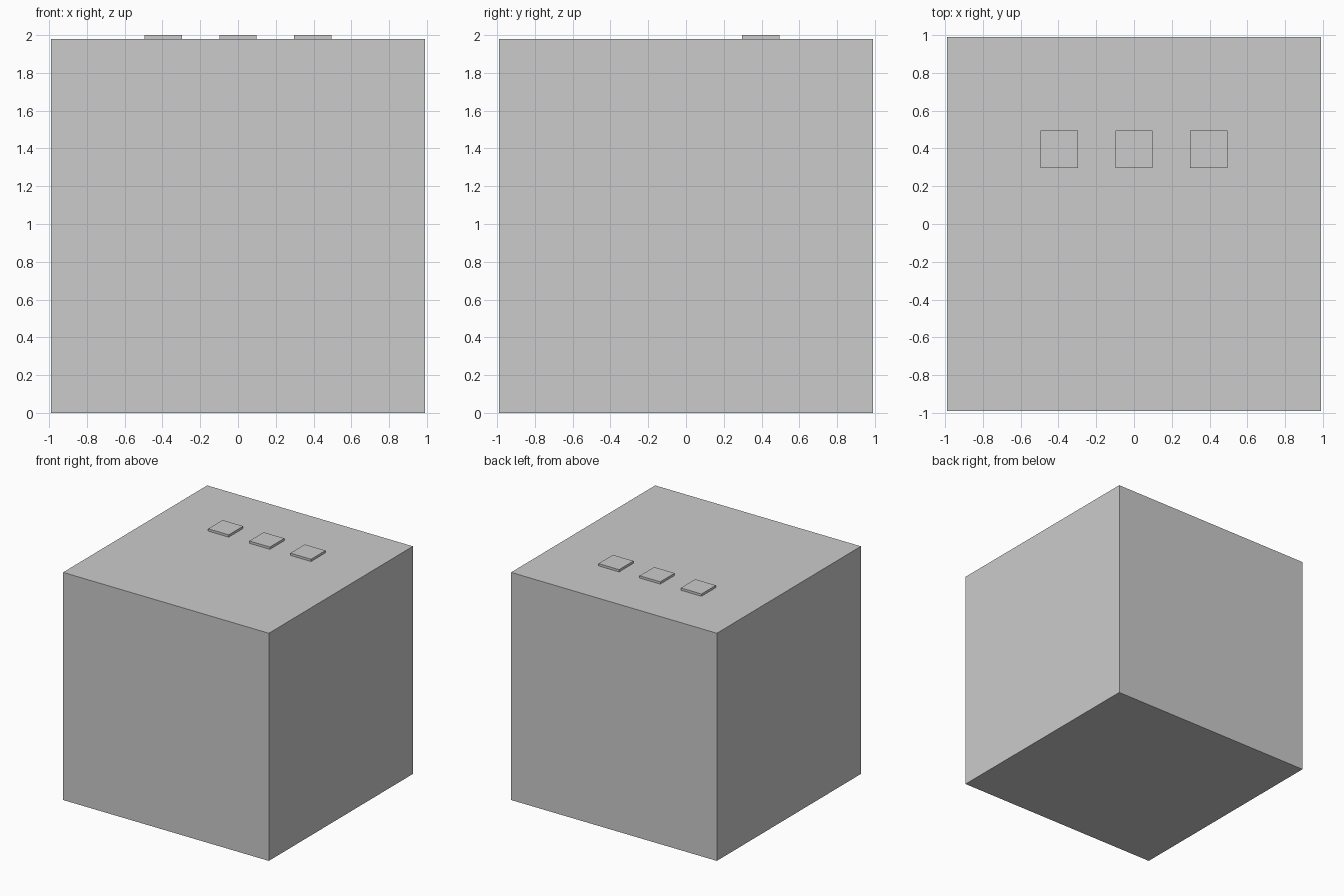
import bpy

if "Cube" in bpy.data.objects:
    bpy.data.objects.remove(bpy.data.objects["Cube"])


def box(name, center, size):
    bpy.ops.mesh.primitive_cube_add(size=1, location=center)
    ob = bpy.context.object
    ob.name = name
    ob.scale = size
    bpy.ops.object.transform_apply(location=False, rotation=False, scale=True)
    return ob


SIDE = 1.98   # edge of the main cube
PAD = 0.198   # edge of a square button
RISE = 0.02   # button height above the top

# main cube
box("body", (0, 0, SIDE / 2), (SIDE, SIDE, SIDE))

# row of three raised square buttons toward the back of the top
for label, x in (("left", -0.396), ("middle", 0), ("right", 0.396)):
    box(f"{label}_button", (x, 0.396, SIDE + RISE / 2), (PAD, PAD, RISE))
